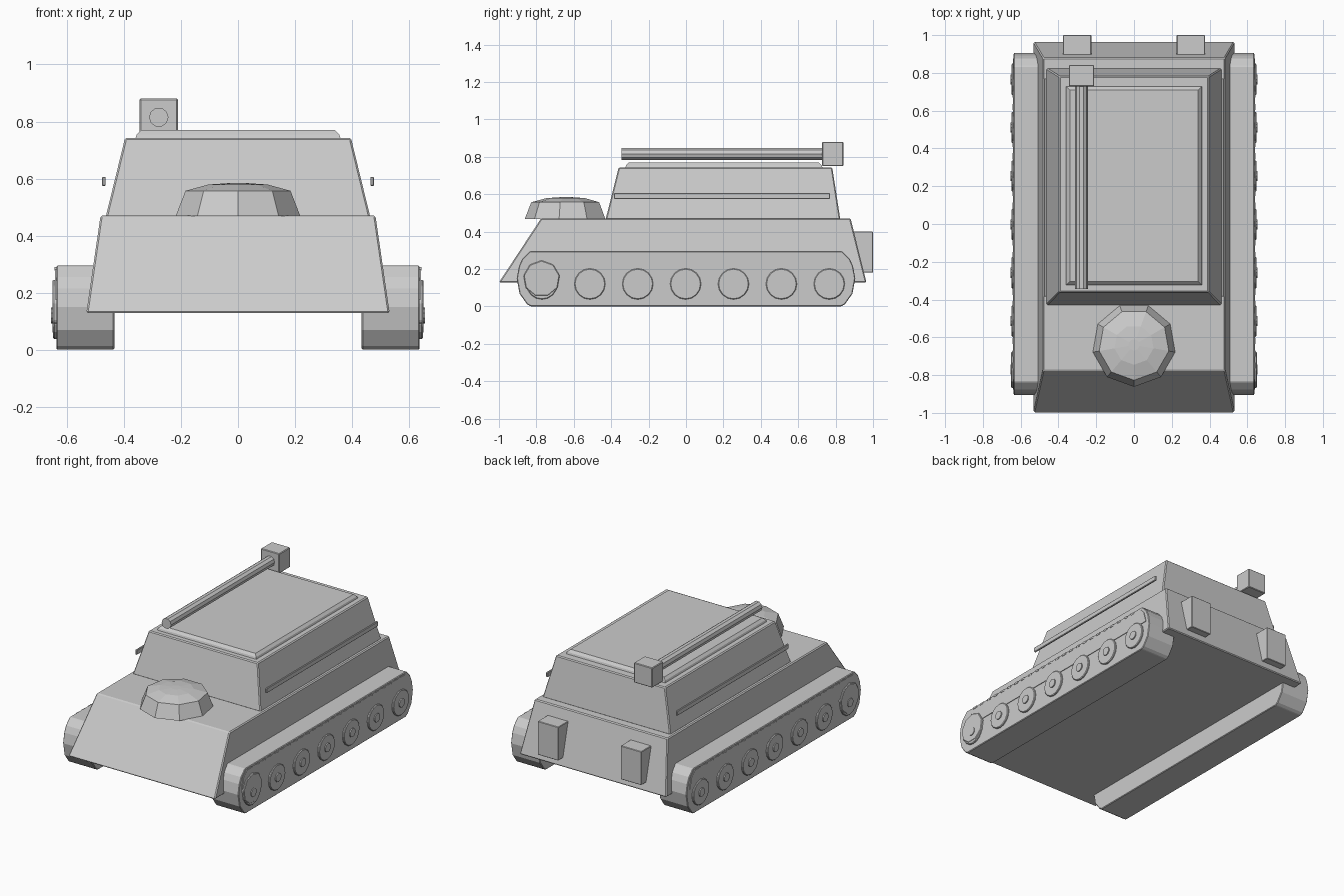
import bpy, bmesh
from math import pi, sin, cos

if "Cube" in bpy.data.objects:
    bpy.data.objects.remove(bpy.data.objects["Cube"])


def make(name, verts, faces, bevel=0.0):
    me = bpy.data.meshes.new(name)
    me.from_pydata(verts, [], faces)
    bm = bmesh.new()
    bm.from_mesh(me)
    bmesh.ops.recalc_face_normals(bm, faces=bm.faces)
    bm.to_mesh(me)
    bm.free()
    ob = bpy.data.objects.new(name, me)
    bpy.context.collection.objects.link(ob)
    if bevel:
        mod = ob.modifiers.new("edge_bevel", 'BEVEL')
        mod.width = bevel
        mod.segments = 1
    return ob


def loft(name, rings, bevel=0.0):
    """Skin equal-length vertex rings and cap both ends."""
    n = len(rings[0])
    faces = [tuple(range(n)), tuple(range((len(rings) - 1) * n, len(rings) * n))]
    for r in range(len(rings) - 1):
        for i in range(n):
            j = (i + 1) % n
            faces.append((r * n + i, r * n + j, (r + 1) * n + j, (r + 1) * n + i))
    return make(name, [v for ring in rings for v in ring], faces, bevel)


def rect(x0, x1, y0, y1, z):
    return [(x0, y0, z), (x1, y0, z), (x1, y1, z), (x0, y1, z)]


def box(name, x0, x1, y0, y1, z0, z1, bevel=0.0):
    return loft(name, [rect(x0, x1, y0, y1, z0), rect(x0, x1, y0, y1, z1)], bevel)


def side_extrude(name, profile, x0, x1, bevel=0.0):
    return loft(name, [[(x, y, z) for y, z in profile] for x in (x0, x1)], bevel)


def disc(y, z, r, n):
    return [(y + r * sin(2 * pi * i / n), z + r * cos(2 * pi * i / n)) for i in range(n)]


# hull, upper casemate and roof plate
loft("hull", [rect(-.532, .532, -1.0, .965, .128), rect(-.482, .482, -.775, .88, .47)], .006)
loft("casemate", [rect(-.464, .464, -.43, .825, .465), rect(-.396, .396, -.36, .782, .743)], .006)
loft("roof_plate", [rect(-.36, .36, -.325, .73, .74), rect(-.355, .355, -.32, .725, .755),
                    rect(-.34, .34, -.305, .71, .77)])

# nine-sided front dome
rings = []
for r, z in ((.222, .468), (.187, .557), (.105, .579), (.03, .584)):
    rings.append([(r * sin(2 * pi * i / 9), -.64 - r * cos(2 * pi * i / 9), z) for i in range(9)])
loft("front_dome", rings)

# roof tube and its end block
loft("roof_tube", [[(-.278 + .034 * cos(2 * pi * i / 10), y, .815 + .034 * sin(2 * pi * i / 10))
                    for i in range(10)] for y in (-.345, .76)])
box("tube_end_block", -.345, -.211, .728, .842, .75, .88, .004)

# running gear outline, one end mirrored to the other
end = [(.83, 0.0), (.85, .012), (.89, .068), (.905, .15), (.893, .215), (.875, .255), (.835, .295)]
track_profile = end + [(-y, z) for y, z in reversed(end)]
skirt = [(-.875, .176), (.875, .176), (.855, .25), (.82, .283), (-.82, .283), (-.855, .25)]

for s, side in ((-1, "left"), (1, "right")):
    side_extrude(side + "_track", track_profile, s * .434, s * .637, .004)
    side_extrude(side + "_track_skirt", skirt, s * .60, s * .641)
    # road wheels with hubs
    for k in range(7):
        y = -.77 + .256 * k
        side_extrude(f"{side}_wheel_{k}", disc(y, .12, .083, 16), s * .60, s * .648, .004)
        side_extrude(f"{side}_hub_{k}", disc(y, .12, .028, 10), s * .60, s * .655)
    # larger front sprocket
    side_extrude(side + "_sprocket", disc(-.772, .148, .098, 9), s * .60, s * .65, .004)
    # short studs along the upper track run
    for k in range(24):
        y = -.75 + k * 1.5 / 23
        a, b = sorted((s * .62, s * .643))
        box(f"{side}_stud_{k}", a, b, y - .016, y + .016, .277, .289)
    # side rail
    a, b = sorted((s * .464, s * .477))
    box(side + "_rail", a, b, -.385, .77, .574, .606, .003)
    # rear stowage box
    a, b = sorted((s * .226, s * .376))
    box(side + "_rear_box", a, b, .895, 1.0, .18, .40, .003)
